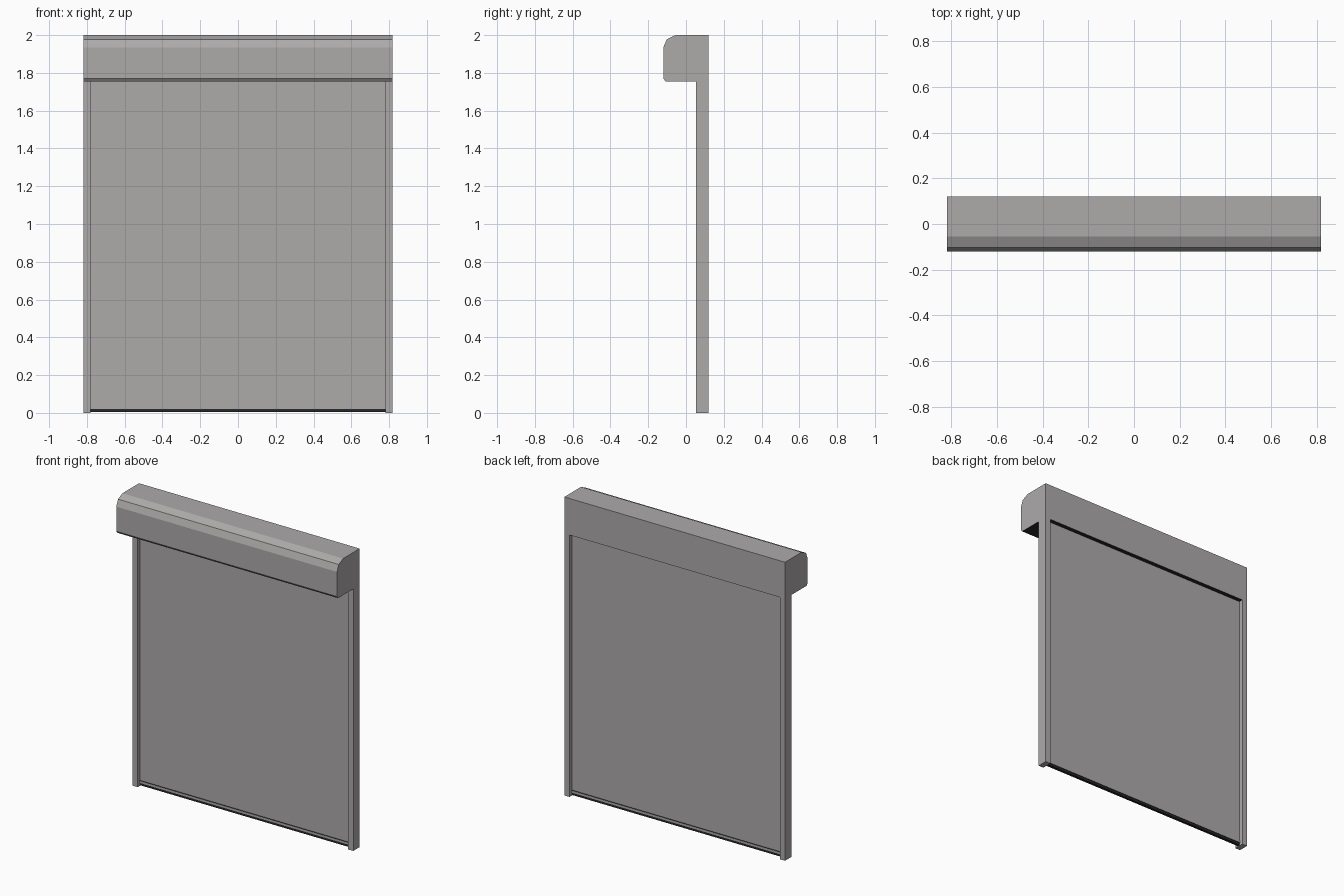
import bpy
import bmesh

if "Cube" in bpy.data.objects:
    bpy.data.objects.remove(bpy.data.objects["Cube"])

HALF_W = 0.818      # half of the overall width
OPEN_W = 0.78       # half of the opening between the rails
BOX_Z = 1.755       # underside of the roller housing


def material(name, rgb):
    m = bpy.data.materials.new(name)
    m.diffuse_color = (*rgb, 1.0)
    m.use_nodes = True
    m.node_tree.nodes["Principled BSDF"].inputs["Base Color"].default_value = m.diffuse_color
    return m


grey = material("shutter grey", (0.418, 0.402, 0.402))
black = material("rubber black", (0.02, 0.02, 0.02))


def extrude_x(name, profile, x0, x1, mat):
    """Solid made by sweeping a (y, z) profile along x."""
    bm = bmesh.new()
    face = bm.faces.new([bm.verts.new((x0, y, z)) for y, z in profile])
    swept = bmesh.ops.extrude_face_region(bm, geom=[face])["geom"]
    verts = [v for v in swept if isinstance(v, bmesh.types.BMVert)]
    bmesh.ops.translate(bm, verts=verts, vec=(x1 - x0, 0, 0))
    bmesh.ops.recalc_face_normals(bm, faces=bm.faces)
    mesh = bpy.data.meshes.new(name)
    bm.to_mesh(mesh)
    bm.free()
    mesh.materials.append(mat)
    obj = bpy.data.objects.new(name, mesh)
    bpy.context.collection.objects.link(obj)
    return obj


def block(name, x, y, z, mat):
    rect = [(y[0], z[0]), (y[1], z[0]), (y[1], z[1]), (y[0], z[1])]
    return extrude_x(name, rect, x[0], x[1], mat)


def paint_facing(obj, direction, mat):
    """Give the faces looking straight up (+1) or down (-1) another colour."""
    obj.data.materials.append(mat)
    for p in obj.data.polygons:
        if p.normal.z * direction > 0.95:
            p.material_index = 1


# Roller housing with a faceted front top edge, lower chamfer and black underside
housing = [(0.12, BOX_Z), (0.12, 2.0), (-0.055, 2.0), (-0.102, 1.978),
           (-0.12, 1.935), (-0.12, 1.77), (-0.108, BOX_Z)]
box = extrude_x("roller_housing", housing, -HALF_W, HALF_W, grey)
paint_facing(box, -1, black)

# Side guide rails
for side, x in (("left", (-HALF_W, -OPEN_W)), ("right", (OPEN_W, HALF_W))):
    block(side + "_guide_rail", x, (0.052, 0.12), (0, BOX_Z), grey)

# Curtain, bottom bar with black ledges, and rubber seal
span = (-OPEN_W, OPEN_W)
block("curtain", span, (0.079, 0.091), (0.035, BOX_Z), grey)
bar = block("bottom_bar", span, (0.073, 0.097), (0.02, 0.035), grey)
paint_facing(bar, 1, black)
paint_facing(bar, -1, black)
block("bottom_seal", span, (0.076, 0.094), (0.004, 0.02), black)
